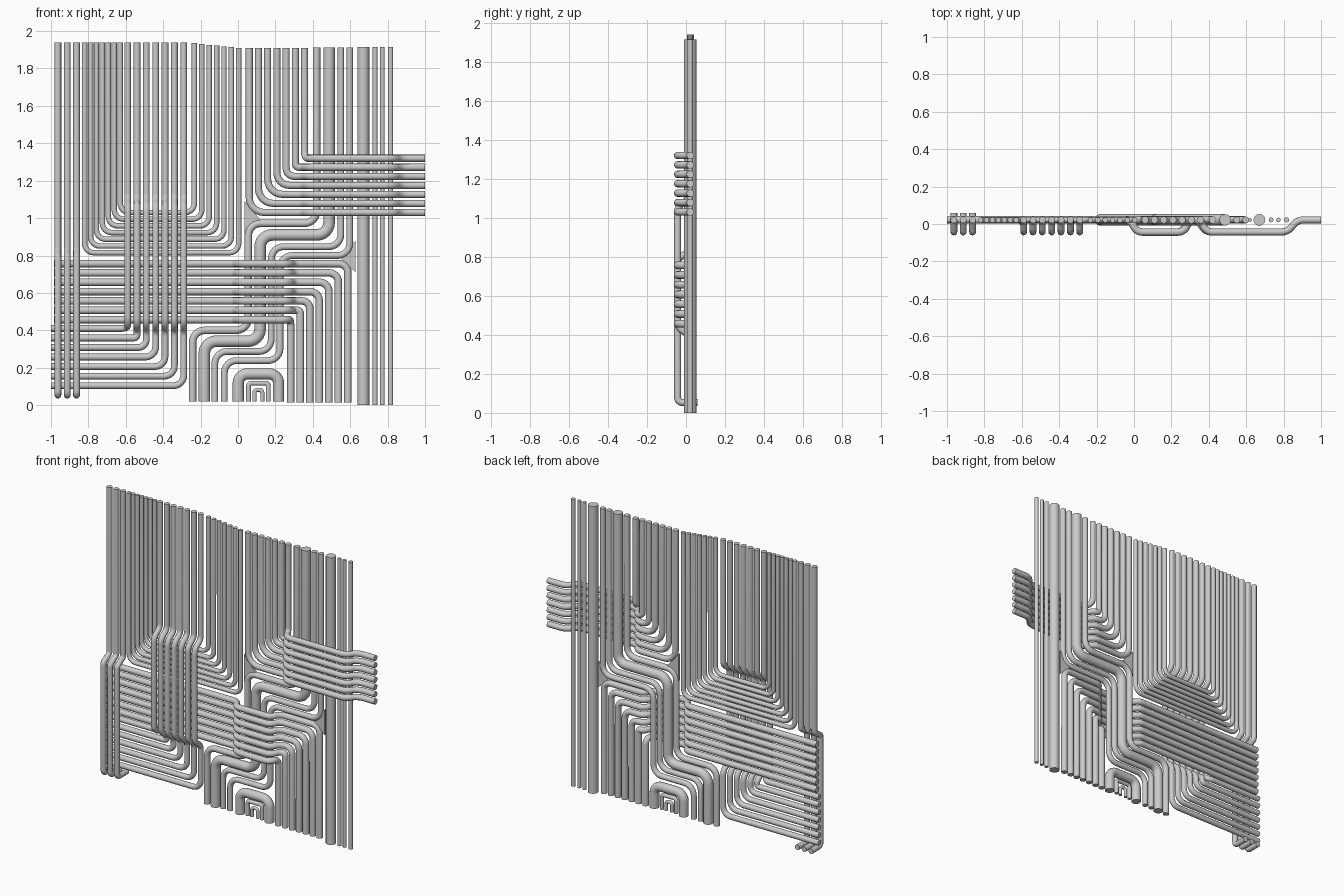
import bpy, math
from mathutils import Vector

if "Cube" in bpy.data.objects:
    bpy.data.objects.remove(bpy.data.objects["Cube"])

BASE, FRONT = 0.022, -0.043   # depth of the pipe wall and of the crossing pipes


def rounded(pts, bend, steps=6):
    """Polyline with every corner replaced by a smooth fillet."""
    out = [pts[0]]
    for i in range(1, len(pts) - 1):
        p = pts[i]
        a, b = pts[i - 1] - p, pts[i + 1] - p
        turn = a.angle(b)
        if turn > math.pi - 0.01:
            out.append(p)
            continue
        d = bend / math.tan(turn / 2)
        d = min(d, a.length * 0.49, b.length * 0.49)
        s, e = p + a.normalized() * d, p + b.normalized() * d
        rad = d * math.tan(turn / 2)
        c = p + (a.normalized() + b.normalized()).normalized() * rad / math.sin(turn / 2)
        for k in range(steps + 1):
            t = k / steps
            v = (s - c).normalized().slerp((e - c).normalized(), t)
            out.append(c + v * rad)
    out.append(pts[-1])
    return out


def pipe(name, pts, r, bend=0.06):
    """Round capped pipe; points are (x, z) on the wall or (x, y, z)."""
    path = [Vector((p[0], BASE, p[1])) if len(p) == 2 else Vector(p) for p in pts]
    path = rounded(path, bend)
    cu = bpy.data.curves.new(name, 'CURVE')
    cu.dimensions = '3D'
    cu.bevel_depth = r
    cu.bevel_resolution = 4
    cu.use_fill_caps = True
    sp = cu.splines.new('POLY')
    sp.points.add(len(path) - 1)
    for q, v in zip(sp.points, path):
        q.co = (*v, 1)
    ob = bpy.data.objects.new(name, cu)
    bpy.context.collection.objects.link(ob)
    bpy.ops.object.select_all(action='DESELECT')
    bpy.context.view_layer.objects.active = ob
    ob.select_set(True)
    bpy.ops.object.convert(target='MESH')
    bpy.ops.object.shade_smooth_by_angle(angle=math.radians(40))


def lerp(a, b, t):
    return a + (b - a) * t


# Left edge pipes that step forward and hook back at the bottom
for i in range(3):
    x = -0.963 + 0.05 * i
    pipe(f"edge_hook_pipe_{i}", [(x, 1.94), (x, 0.83), (x, FRONT, 0.79),
                                 (x, FRONT, 0.053), (x, 0.06, 0.053)], 0.018, 0.025)

# Nested U pipes
for i in range(7):
    t = i / 6
    xl, xr, z = lerp(-0.82, -0.63, t), lerp(0.004, -0.233, t), lerp(0.815, 1.03, t)
    pipe(f"u_pipe_{i}", [(xl, 1.94), (xl, z), (xr, z), (xr, lerp(1.91, 1.935, t))],
         0.0145, 0.05)

# Vertical pipes crossing in front, then turning left
for i in range(7):
    t = i / 6
    x, z = lerp(-0.59, -0.29, t), lerp(0.41, 0.104, t)
    pts = [(x, 1.94), (x, 1.1), (x, FRONT, 1.06), (x, FRONT, 0.44)]
    pts += [(x, z), (-1, z)] if i == 0 else [(x, 0.395), (x, z), (-1, z)]
    pipe(f"left_turn_pipe_{i}", pts, 0.018, 0.055)

# Horizontal pipes crossing in front, then turning down
for i in range(7):
    t = i / 6
    x, z = lerp(0.588, 0.282, t), lerp(0.757, 0.457, t)
    pts = [(-0.985, z), (-0.02, z), (0.015, FRONT, z), (0.265, FRONT, z)]
    pts += [(x, z), (x, 0.015)] if i == 6 else [(0.3, z), (x, z), (x, 0.015)]
    pipe(f"down_turn_pipe_{i}", pts, 0.02, 0.05)

# Upper right pipes turning right and bridging the straight pipes
for i in range(7):
    t = i / 6
    x, z = lerp(0.06, 0.356, t), lerp(1.03, 1.32, t)
    pts = [(x, 1.91), (x, z)]
    pts += [(0.385, FRONT, z)] if i == 6 else [(0.345, z), (0.38, FRONT, z)]
    pts += [(0.825, FRONT, z), (0.87, BASE, z), (1, z)]
    pipe(f"bridge_pipe_{i}", pts, 0.019, 0.08)

# Stepped pipes running behind the crossings: top x, upper z, mid x, lower z, bottom x, radius
steps = [(0.42, 0.972, 0.055, 0.4, -0.243, 0.02), (0.487, 0.91, 0.118, 0.342, -0.18, 0.031),
         (0.55, 0.847, 0.178, 0.287, -0.124, 0.018), (0.598, 0.8, 0.225, 0.238, -0.073, 0.018)]
for i, (x1, z1, x2, z2, x3, r) in enumerate(steps):
    pipe(f"stepped_pipe_{i}", [(x1, 1.912), (x1, z1), (x2, z1), (x2, z2), (x3, z2), (x3, 0.02)],
         r, 0.065)

# Small nested arches at the bottom
for i, (w, z, r) in enumerate([(0.108, 0.167, 0.03), (0.053, 0.117, 0.013), (0.021, 0.082, 0.011)]):
    pipe(f"arch_pipe_{i}", [(0.109 - w, 0.02), (0.109 - w, z), (0.109 + w, z), (0.109 + w, 0.02)],
         r, 0.05 if i == 0 else 0.016)

# Straight pipes on the right
for i, (x, r) in enumerate([(0.67, 0.032), (0.733, 0.013), (0.772, 0.012), (0.816, 0.014)]):
    pipe(f"straight_pipe_{i}", [(x, 0.0), (x, 1.915)], r)

# Triangular filler plates between bends
for i, tri in enumerate([[(0.035, 1.09), (0.035, 0.91), (0.12, 0.99)],
                         [(0.628, 0.88), (0.628, 0.71), (0.545, 0.79)]]):
    v = [(x, y, z) for y in (0.014, 0.03) for x, z in tri]
    f = [(0, 1, 2), (5, 4, 3)] + [(k, k + 3, (k + 1) % 3 + 3, (k + 1) % 3) for k in range(3)]
    me = bpy.data.meshes.new(f"filler_plate_{i}")
    me.from_pydata(v, [], f if i == 0 else [q[::-1] for q in f])
    bpy.context.collection.objects.link(bpy.data.objects.new(f"filler_plate_{i}", me))
